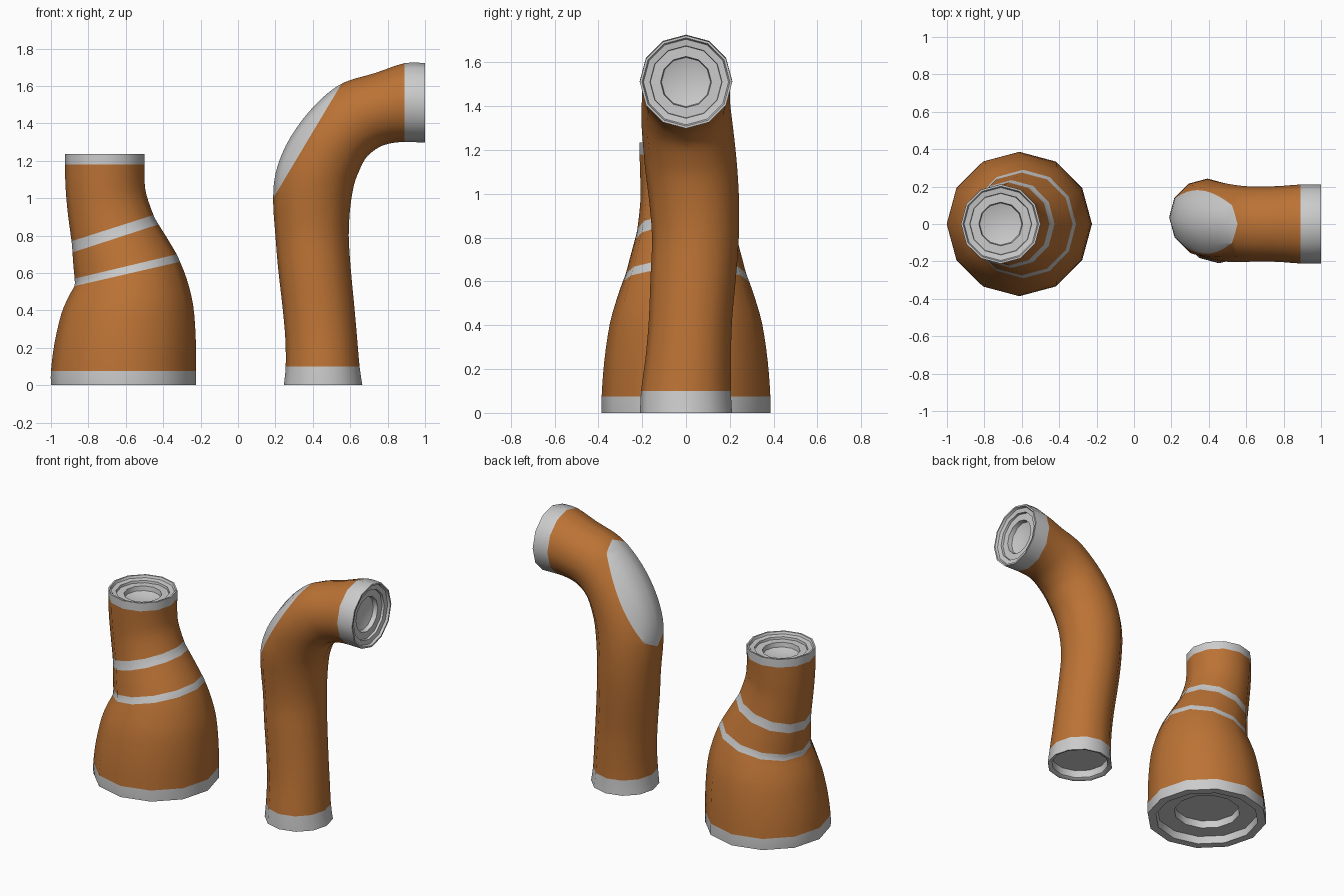
import bpy, bmesh, math
from mathutils import Vector

if "Cube" in bpy.data.objects:
    bpy.data.objects.remove(bpy.data.objects["Cube"])

SIDES, SUB = 12, 3
orange = bpy.data.materials.new("orange")
orange.diffuse_color = (0.50, 0.17, 0.035, 1)
orange.use_nodes = True
orange.node_tree.nodes["Principled BSDF"].inputs["Base Color"].default_value = orange.diffuse_color


def smooth_rows(rows):
    """Catmull-Rom interpolation of ring rows, SUB steps per span."""
    out = []
    for i in range(len(rows) - 1):
        p0, p1, p2, p3 = (rows[max(i - 1, 0)], rows[i], rows[i + 1],
                          rows[min(i + 2, len(rows) - 1)])
        for s in range(SUB):
            t = s / SUB
            out.append([0.5 * (2 * b + (c - a) * t + (2 * a - 5 * b + 4 * c - d) * t * t
                               + (3 * b - a - 3 * c + d) * t ** 3)
                        for a, b, c, d in zip(p0, p1, p2, p3)])
    return out + [list(rows[-1])]


def ring(row):
    """Row is x,z of one side, x,z of the other, y centre, y half width."""
    x0, z0, x1, z1, yc, yh = row
    mid = Vector(((x0 + x1) / 2, yc, (z0 + z1) / 2))
    half = Vector(((x1 - x0) / 2, 0, (z1 - z0) / 2))
    return [mid + half * math.cos(a) + Vector((0, yh * math.sin(a), 0))
            for a in (2 * math.pi * k / SIDES for k in range(SIDES))]


def socket(rim, inward, steps):
    """Stepped recess: rings of (scale, depth) shrinking from the rim."""
    mid = sum(rim, Vector()) / SIDES
    return [[mid + (p - mid) * s + Vector(inward) * d for p in rim] for s, d in steps]


def loft(name, rings, mat=None, cap_start=False, cap_end=False, cut=None):
    bm = bmesh.new()
    loops = [[bm.verts.new(p) for p in r] for r in rings]
    for a, b in zip(loops, loops[1:]):
        for i in range(SIDES):
            j = (i + 1) % SIDES
            bm.faces.new((a[i], a[j], b[j], b[i]))
    if cap_start:
        bm.faces.new(loops[0][::-1])
    if cap_end:
        bm.faces.new(loops[-1])
    if cut:
        co, no, keep_outer = cut
        bmesh.ops.bisect_plane(bm, geom=bm.verts[:] + bm.edges[:] + bm.faces[:],
                               plane_co=co, plane_no=no,
                               clear_inner=keep_outer, clear_outer=not keep_outer)
    me = bpy.data.meshes.new(name)
    bm.to_mesh(me)
    bm.free()
    ob = bpy.data.objects.new(name, me)
    bpy.context.collection.objects.link(ob)
    if mat:
        me.materials.append(mat)
    bpy.ops.object.select_all(action='DESELECT')
    ob.select_set(True)
    bpy.context.view_layer.objects.active = ob
    bpy.ops.object.shade_smooth_by_angle(angle=math.radians(40))
    return ob


def span(rings, i, j):
    return rings[i * SUB:j * SUB + 1]


END = [(0.95, 0), (0.92, 0.015), (0.78, 0.02), (0.77, 0.035), (0.55, 0.035),
       (0.53, 0.065), (0.3, 0.08)]
WIDE_FOOT = [(0.86, 0), (0.84, 0.05), (0.55, 0.05), (0.54, 0.10)]
THIN_FOOT = [(0.95, 0), (0.87, 0.012), (0.85, 0.06), (0.5, 0.06)]

# Flared sleeve with two tilted stripes
flare = [ring(r) for r in smooth_rows([
    (-1, 0, -.225, 0, 0, .385), (-1, .075, -.225, .075, 0, .385),
    (-.982, .22, -.226, .25, 0, .373), (-.945, .38, -.24, .43, 0, .348),
    (-.905, .475, -.275, .57, 0, .315), (-.875, .53, -.31, .66, 0, .29),
    (-.874, .57, -.328, .70, 0, .275), (-.88, .64, -.375, .78, 0, .255),
    (-.885, .71, -.425, .86, 0, .235), (-.89, .77, -.452, .91, 0, .222),
    (-.91, .92, -.49, 1.02, 0, .208), (-.922, 1.06, -.5, 1.10, 0, .209),
    (-.925, 1.18, -.5, 1.18, 0, .212), (-.925, 1.235, -.5, 1.235, 0, .212)])]
loft("flared_bottom_cuff", socket(flare[0], (0, 0, 1), WIDE_FOOT)[::-1] + span(flare, 0, 1),
     cap_start=True)
for name, i, j, mat in (("flared_lower_body", 1, 5, orange), ("lower_stripe", 5, 6, None),
                        ("flared_middle_body", 6, 8, orange), ("upper_stripe", 8, 9, None),
                        ("flared_neck", 9, 12, orange)):
    loft(name, span(flare, i, j), mat)
loft("flared_top_cuff", span(flare, 12, 13) + socket(flare[-1], (0, 0, -1), END), cap_end=True)

# Bent sleeve with a grey pad on the outside of the elbow
bend = [ring(r) for r in smooth_rows([
    (.245, 0, .665, 0, 0, .21), (.255, .1, .65, .1, 0, .205),
    (.253, .25, .637, .25, .01, .195), (.238, .42, .622, .42, .02, .19),
    (.215, .62, .603, .62, .033, .195), (.20, .80, .592, .80, .043, .198),
    (.188, .98, .60, .95, .037, .205), (.20, 1.13, .62, 1.07, .025, .21),
    (.255, 1.28, .645, 1.14, .015, .21), (.345, 1.42, .68, 1.21, .005, .208),
    (.455, 1.54, .72, 1.25, 0, .203), (.57, 1.62, .77, 1.28, 0, .2),
    (.73, 1.668, .83, 1.296, 0, .203), (.89, 1.722, .89, 1.30, 0, .211),
    (1, 1.722, 1, 1.298, 0, .211)])]
loft("bent_bottom_cuff", socket(bend[0], (0, 0, 1), THIN_FOOT)[::-1] + span(bend, 0, 1),
     cap_start=True)
plane_co, plane_no = Vector((.180, 0, .986)), Vector((-.859, 0, .513))
loft("bent_body", span(bend, 1, 13), orange, cut=(plane_co, plane_no, False))
loft("elbow_pad", span(bend, 1, 13), cut=(plane_co, plane_no, True))
loft("bent_end_cuff", span(bend, 13, 14) + socket(bend[-1], (-1, 0, 0), END), cap_end=True)
